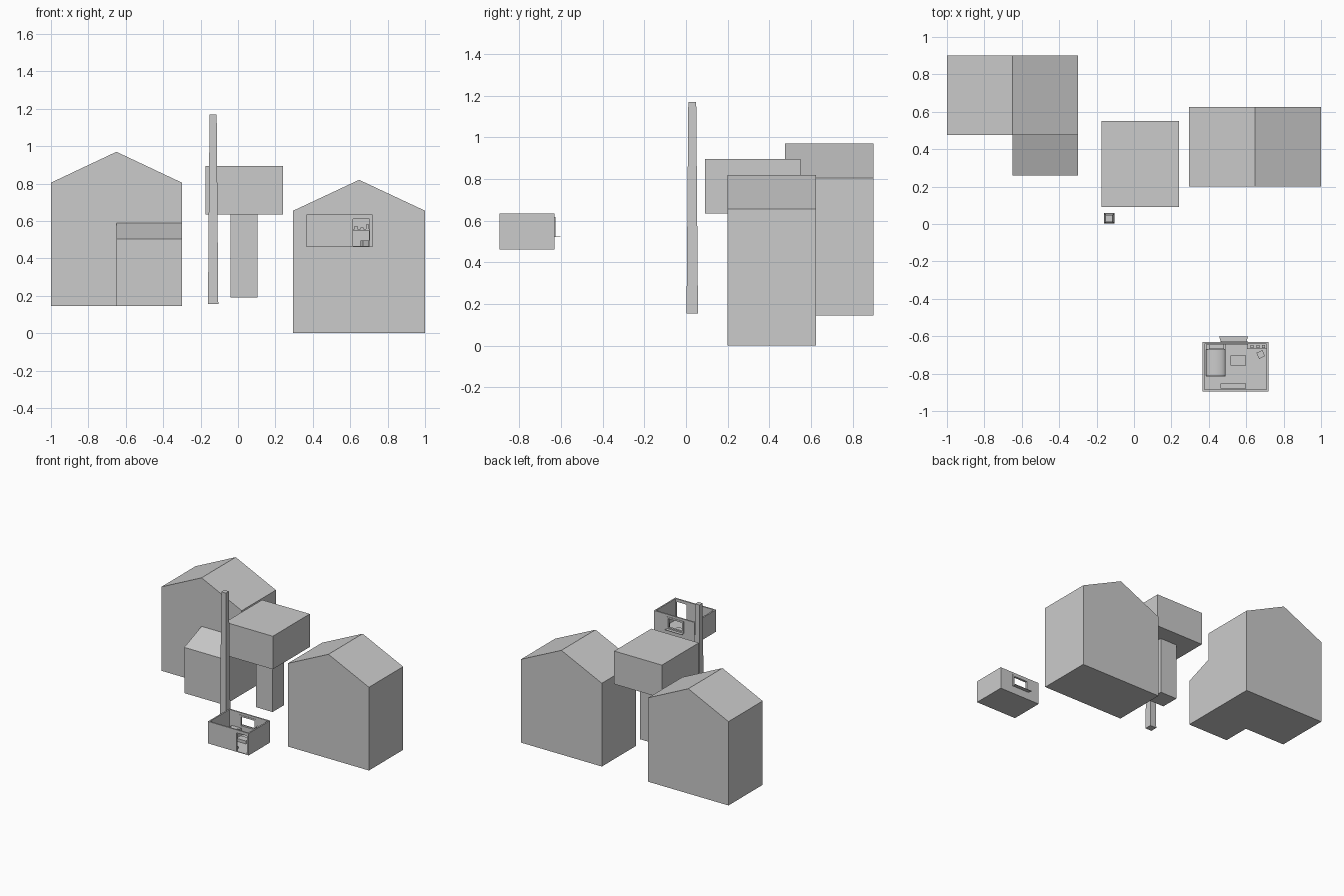
import bpy, bmesh, math
from mathutils import Matrix, Vector

if "Cube" in bpy.data.objects:
    bpy.data.objects.remove(bpy.data.objects["Cube"])

GREY = (0.6, 0.6, 0.6, 1)
mat = bpy.data.materials.new("plain grey")
mat.use_nodes = True
mat.diffuse_color = GREY
bsdf = mat.node_tree.nodes["Principled BSDF"]
bsdf.inputs["Base Color"].default_value = GREY
bsdf.inputs["Roughness"].default_value = 0.8


def finish(name, bm):
    bmesh.ops.recalc_face_normals(bm, faces=bm.faces)
    mesh = bpy.data.meshes.new(name)
    bm.to_mesh(mesh)
    bm.free()
    mesh.materials.append(mat)
    obj = bpy.data.objects.new(name, mesh)
    bpy.context.collection.objects.link(obj)
    return obj


def prism(name, profile, lo, hi, axis="y"):
    """Extrude a closed outline along one axis; the outline uses the other two."""
    place = {"x": lambda a, b: (lo, a, b),
             "y": lambda a, b: (a, lo, b),
             "z": lambda a, b: (a, b, lo)}[axis]
    bm = bmesh.new()
    face = bm.faces.new([bm.verts.new(place(a, b)) for a, b in profile])
    ext = bmesh.ops.extrude_face_region(bm, geom=[face])
    step = Vector([(hi - lo) * (axis == k) for k in "xyz"])
    bmesh.ops.translate(bm, vec=step, verts=[v for v in ext["geom"] if isinstance(v, bmesh.types.BMVert)])
    return finish(name, bm)


def box(name, x, y, z, turn=0):
    centre = Vector([sum(r) / 2 for r in (x, y, z)])
    size = [r[1] - r[0] for r in (x, y, z)]
    bm = bmesh.new()
    m = Matrix.Translation(centre) @ Matrix.Rotation(turn, 4, "Z") @ Matrix.Diagonal((*size, 1))
    bmesh.ops.create_cube(bm, size=1, matrix=m)
    return finish(name, bm)


def gable_house(name, x0, x1, y0, y1, base, eave, ridge):
    mid = (x0 + x1) / 2
    return prism(name, [(x0, base), (x1, base), (x1, eave), (mid, ridge), (x0, eave)], y0, y1)


def pierced_wall(name, x, y, z, hole_x, hole_z):
    """Wall facing the front, with a rectangular opening."""
    box(name + "_left_part", (hole_x[1], x[1]), y, z)
    box(name + "_right_part", (x[0], hole_x[0]), y, z)
    box(name + "_top_part", hole_x, y, (hole_z[1], z[1]))
    if hole_z[0] > z[0]:
        box(name + "_bottom_part", hole_x, y, (z[0], hole_z[0]))


# Two gabled houses, one with a lean-to wing
gable_house("left_house", 0.295, 1.0, 0.20, 0.625, 0, 0.655, 0.82)
gable_house("right_house", -1.0, -0.30, 0.475, 0.90, 0.145, 0.805, 0.97)
prism("lean_to_wing", [(0.26, 0.145), (0.48, 0.145), (0.48, 0.59), (0.26, 0.505)], -0.65, -0.30, "x")

# Blocky tree
box("tree_trunk", (-0.04, 0.105), (0.28, 0.425), (0.19, 0.64))
box("tree_crown", (-0.175, 0.24), (0.09, 0.55), (0.635, 0.895))

# Tapered pole
bm = bmesh.new()
bmesh.ops.create_cone(bm, cap_ends=True, segments=4, radius1=0.0275 * math.sqrt(2),
                      radius2=0.019 * math.sqrt(2), depth=1.015,
                      matrix=Matrix.Translation((-0.133, 0.03, 0.6625)) @ Matrix.Rotation(math.pi / 4, 4, "Z"))
finish("pole", bm)

# Open-topped room
X0, X1, Y0, Y1, Z0, Z1, T = 0.365, 0.72, -0.895, -0.63, 0.462, 0.635, 0.011
F = Z0 + 0.005
box("room_floor", (X0, X1), (Y0, Y1), (Z0, F))
box("room_left_wall", (X1 - T, X1), (Y0, Y1), (Z0, Z1))
box("room_right_wall", (X0, X0 + T), (Y0, Y1), (Z0, Z1))
pierced_wall("room_front_wall", (X0 + T, X1 - T), (Y0, Y0 + T), (Z0, Z1), (0.615, 0.703), (Z0, 0.612))
pierced_wall("room_back_wall", (X0 + T, X1 - T), (Y1 - T, Y1), (Z0, Z1), (0.475, 0.595), (0.535, 0.605))

# Window frame and sill
pierced_wall("window_frame", (0.46, 0.61), (Y1 - T - 0.003, Y1 + 0.003), (0.522, 0.618), (0.475, 0.595), (0.535, 0.605))
prism("window_sill", [(0.465, Y1), (0.6, Y1), (0.61, -0.602), (0.455, -0.602)], 0.522, 0.525, "z")

# Bed with a rounded blanket and a pillow
box("bed_base", (0.385, 0.49), (-0.815, -0.645), (F, 0.495))
arc = [(0.4375 - 0.0525 * math.cos(math.pi * i / 10), 0.495 + 0.025 * math.sin(math.pi * i / 10)) for i in range(11)]
blanket = prism("bed_blanket", arc, -0.813, -0.672)
box("pillow", (0.40, 0.48), (-0.668, -0.645), (0.495, 0.517))
bpy.ops.object.select_all(action="DESELECT")
blanket.select_set(True)
bpy.context.view_layer.objects.active = blanket
bpy.ops.object.shade_smooth_by_angle(angle=math.radians(40))

# Other furniture
box("low_table", (0.515, 0.598), (-0.757, -0.702), (F, 0.49))
box("front_bench", (0.463, 0.6), (-0.88, -0.852), (F, 0.485))
box("desk_top", (0.605, 0.708), (-0.668, -0.642), (0.548, 0.556))
for x in (0.607, 0.7):
    box("desk_leg", (x, x + 0.007), (-0.666, -0.643), (F, 0.548))
for x, top in ((0.622, 0.572), (0.655, 0.566), (0.685, 0.582)):
    box("desk_item", (x, x + 0.016), (-0.662, -0.647), (0.556, top))
box("stool", (0.66, 0.695), (-0.715, -0.68), (F, 0.495), math.radians(25))
